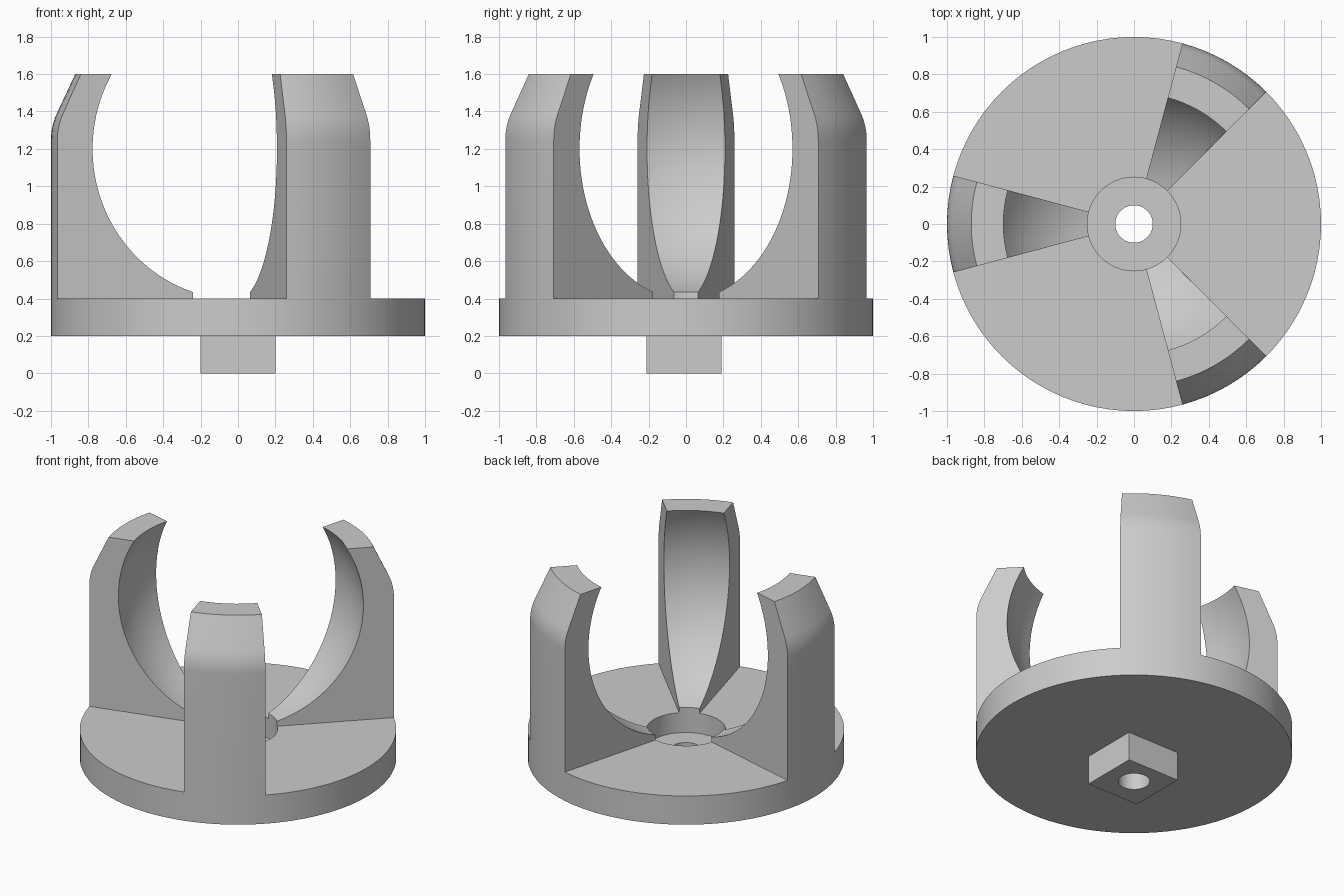
import bpy, bmesh, math
from mathutils import Vector

if "Cube" in bpy.data.objects:
    bpy.data.objects.remove(bpy.data.objects["Cube"])

SEG = 96              # segments in a full turn
ARM_DEG = 30          # angular width of one arm

grey = bpy.data.materials.new("plain_grey")
grey.diffuse_color = (0.6, 0.6, 0.6, 1)
grey.use_nodes = True
grey.node_tree.nodes["Principled BSDF"].inputs["Base Color"].default_value = grey.diffuse_color


def loft(name, rings, closed):
    """Skin a list of equal profile loops; cap the ends if not closed."""
    bm = bmesh.new()
    loops = [[bm.verts.new(p) for p in ring] for ring in rings]
    n = len(loops[0])
    count = len(loops) if closed else len(loops) - 1
    for i in range(count):
        a, b = loops[i], loops[(i + 1) % len(loops)]
        for j in range(n):
            k = (j + 1) % n
            bm.faces.new((a[j], a[k], b[k], b[j]))
    if not closed:
        bm.faces.new(loops[0])
        bm.faces.new(loops[-1])
    bmesh.ops.recalc_face_normals(bm, faces=bm.faces)
    mesh = bpy.data.meshes.new(name)
    bm.to_mesh(mesh)
    bm.free()
    mesh.materials.append(grey)
    obj = bpy.data.objects.new(name, mesh)
    bpy.context.collection.objects.link(obj)
    bpy.ops.object.select_all(action='DESELECT')
    obj.select_set(True)
    bpy.context.view_layer.objects.active = obj
    bpy.ops.object.shade_smooth_by_angle(angle=math.radians(25))
    return obj


def spin(profile, angle):
    """Place an (r, z) profile at an angle around z."""
    return [(r * math.cos(angle), r * math.sin(angle), z) for r, z in profile]


# Base disc with counterbore and through hole
disc = [(0.10, 0.20), (1.0, 0.20), (1.0, 0.40), (0.25, 0.40), (0.25, 0.26), (0.10, 0.26)]
loft("base_disc", [spin(disc, math.tau * i / SEG) for i in range(SEG)], True)

# Square boss below the disc, with the hole running through it
boss = []
for i in range(SEG):
    a = math.tau * i / SEG
    c, s = math.cos(a), math.sin(a)
    k = 0.20 / max(abs(c), abs(s))
    ox, oy = c * k, s * k - 0.01
    ix, iy = c * 0.10, s * 0.10
    boss.append([(ix, iy, 0), (ox, oy, 0), (ox, oy, 0.20), (ix, iy, 0.20)])
loft("square_boss", boss, True)

# Arm profile: spherical cup inside, straight wall with rounded taper outside
R, CZ, TOP, INNER = 0.805, 1.20, 1.60, 0.25
start = -math.acos(INNER / R)
end = math.asin((TOP - CZ) / R)
arm = [(INNER, 0.40)]
for i in range(37):
    t = start + (end - start) * i / 36
    arm.append((R * math.cos(t), CZ + R * math.sin(t)))
p0, p1, p2 = Vector((0.968, 1.391)), Vector((1.0, 1.323)), Vector((1.0, 1.248))
arm.append((0.87, TOP))
for i in range(9):
    t = i / 8
    arm.append(tuple(p0 * (1 - t) ** 2 + p1 * 2 * t * (1 - t) + p2 * t * t))
arm.append((1.0, 0.40))

# Three arms around the disc
steps = SEG * ARM_DEG // 360
for n, mid in enumerate((60, 180, 300), 1):
    rings = [spin(arm, math.radians(mid - ARM_DEG / 2 + ARM_DEG * i / steps))
             for i in range(steps + 1)]
    loft(f"cup_arm_{n}", rings, False)
